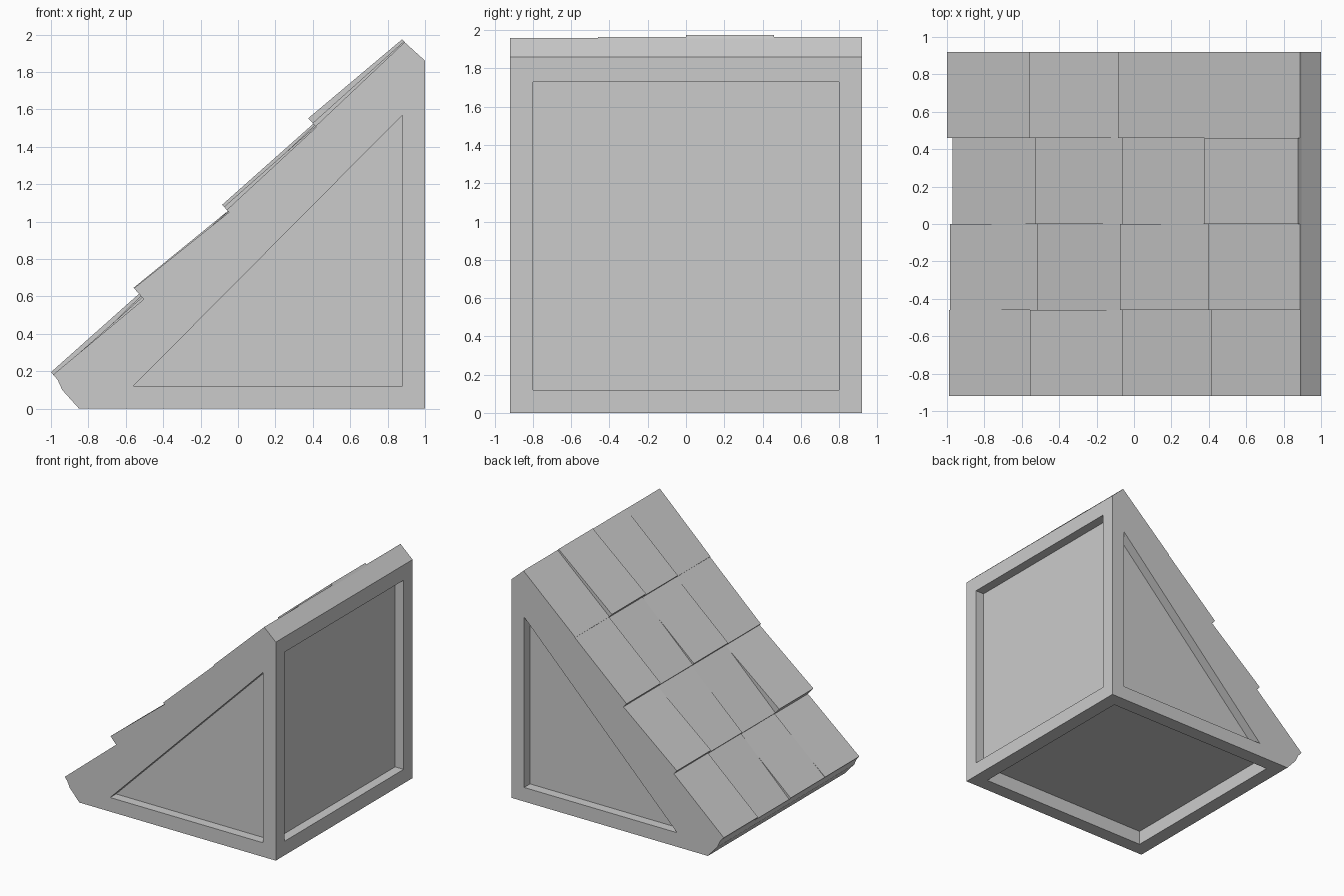
import bpy, bmesh
from mathutils import Vector

if "Cube" in bpy.data.objects:
    bpy.data.objects.remove(bpy.data.objects["Cube"])


def prism(name, profile, y0, y1):
    """Extrude an XZ outline from y0 to y1."""
    bm = bmesh.new()
    face = bm.faces.new([bm.verts.new((x, y0, z)) for x, z in profile])
    ext = bmesh.ops.extrude_face_region(bm, geom=[face])
    verts = [g for g in ext["geom"] if isinstance(g, bmesh.types.BMVert)]
    bmesh.ops.translate(bm, verts=verts, vec=(0, y1 - y0, 0))
    bmesh.ops.recalc_face_normals(bm, faces=bm.faces[:])
    mesh = bpy.data.meshes.new(name)
    bm.to_mesh(mesh)
    bm.free()
    obj = bpy.data.objects.new(name, mesh)
    bpy.context.collection.objects.link(obj)
    return obj


def rect(x0, x1, z0, z1):
    return [(x0, z0), (x1, z0), (x1, z1), (x0, z1)]


# Wedge body: four slope stations carry the shingles
slope = [Vector(p) for p in ((-0.965, 0.155), (-0.5, 0.58), (-0.045, 1.045),
                             (0.422, 1.5), (0.895, 1.955))]
W = 0.92
outline = [(-0.85, 0), (1, 0), (1, 1.86)] + [tuple(p) for p in reversed(slope)] + [(-0.94, 0.1)]
body = prism("roof_wedge", outline, -W, W)

# Recessed panels: two triangular sides, back wall and underside
triangle = [(-0.56, 0.12), (0.88, 0.12), (0.88, 1.57)]
cutters = [
    prism("front_recess", triangle, -1.1, -W + 0.08),
    prism("rear_recess", triangle, W - 0.08, 1.1),
    prism("wall_recess", rect(0.92, 1.2, 0.12, 1.73), -0.8, 0.8),
    prism("base_recess", rect(-0.73, 0.88, -0.2, 0.12), -0.8, 0.8),
]
bpy.context.view_layer.objects.active = body
for cutter in cutters:
    mod = body.modifiers.new(cutter.name, "BOOLEAN")
    mod.operation = "DIFFERENCE"
    mod.solver = "EXACT"
    mod.object = cutter
    bpy.ops.object.modifier_apply(modifier=mod.name)
    bpy.data.objects.remove(cutter)

# Shingles: (lift at lower edge, lift at upper edge), rows from front to rear
normal = Vector((-0.66, 0.75))
rows = [
    [(0.035, 0.006), (0.085, 0.006), (0.023, 0.006), (0.012, 0.006)],
    [(0.03, 0.02), (0.03, 0.012), (0.045, 0.012), (0.035, 0.012)],
    [(0.01, 0.03), (0.045, 0.015), (0.028, 0.02), (0.07, 0.026)],
    [(0.053, 0.045), (0.088, 0.015), (0.06, 0.03), (0.035, 0.012)],
]
for r, lifts in enumerate(rows):
    y0 = -W + r * W / 2
    for i, (low, high) in enumerate(lifts):
        a, b = slope[i], slope[i + 1]
        section = [a, b, b + normal * high, a + normal * low]
        prism(f"shingle_{r + 1}_{i + 1}", section, y0, y0 + W / 2)
